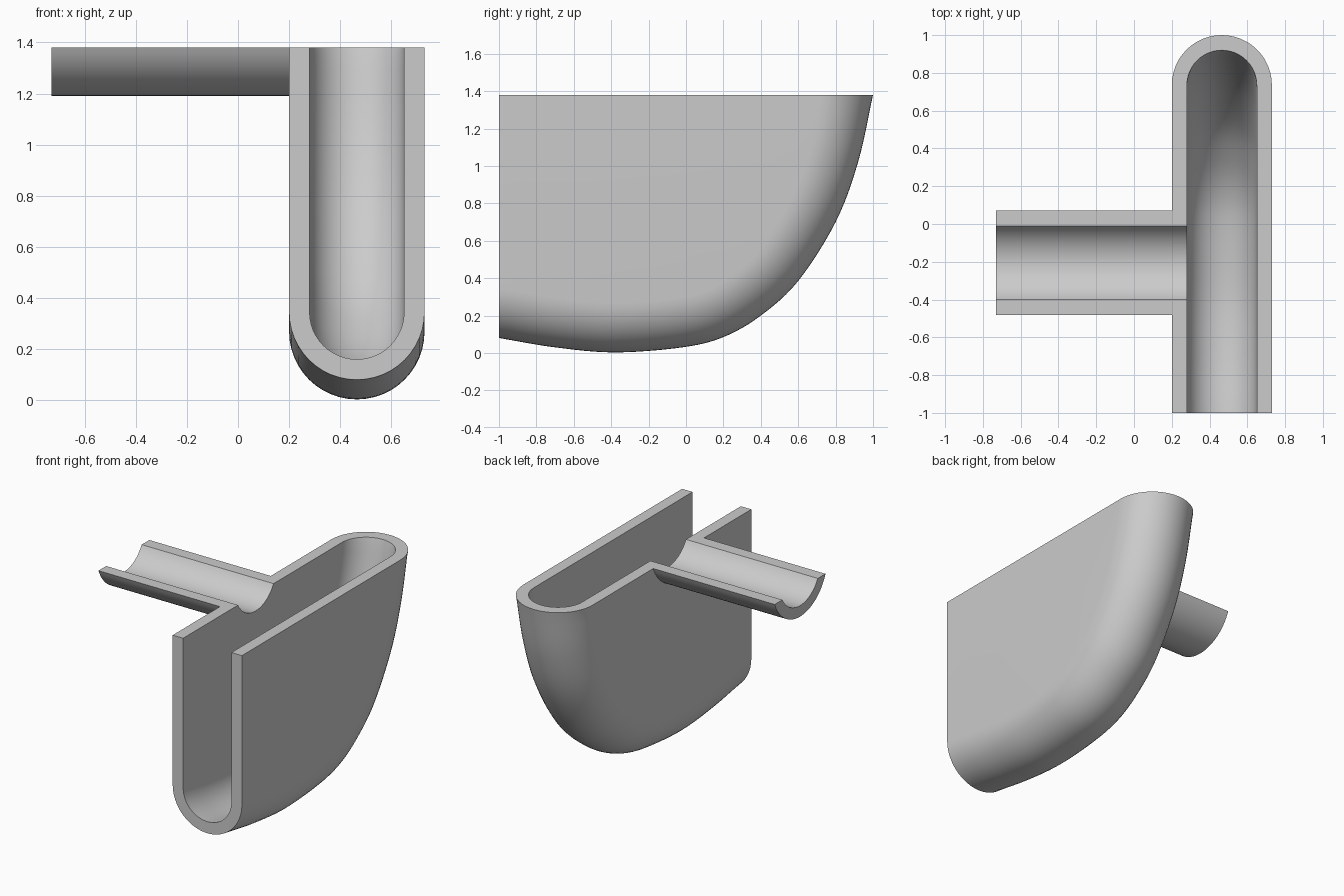
import bpy, bmesh, math
from mathutils import Vector

if "Cube" in bpy.data.objects:
    bpy.data.objects.remove(bpy.data.objects["Cube"])

TOP, CX, R_OUT, R_IN = 1.38, 0.465, 0.265, 0.185
TY, TZ, T_OUT, T_IN = -0.205, 1.488, 0.298, 0.222

grey = bpy.data.materials.new("plain grey")
grey.diffuse_color = (0.6, 0.6, 0.6, 1)
grey.use_nodes = True
grey.node_tree.nodes["Principled BSDF"].inputs["Base Color"].default_value = grey.diffuse_color


def make_object(name, bm):
    bmesh.ops.remove_doubles(bm, verts=bm.verts, dist=1e-5)
    bmesh.ops.dissolve_degenerate(bm, edges=bm.edges, dist=1e-5)
    bmesh.ops.recalc_face_normals(bm, faces=bm.faces)
    me = bpy.data.meshes.new(name)
    bm.to_mesh(me)
    bm.free()
    me.materials.append(grey)
    ob = bpy.data.objects.new(name, me)
    bpy.context.collection.objects.link(ob)
    return ob


def loft(name, rings):
    """Skin closed rings of equal length and cap both ends with strips."""
    bm = bmesh.new()
    vs = [[bm.verts.new(p) for p in ring] for ring in rings]
    n = len(vs[0])
    for a, b in zip(vs, vs[1:]):
        for j in range(n):
            k = (j + 1) % n
            bm.faces.new((a[j], a[k], b[k], b[j]))
    for ring in (vs[0], vs[-1]):
        for j in range(n // 2 - 1):
            bm.faces.new((ring[j], ring[j + 1], ring[n - 2 - j], ring[n - 1 - j]))
    return make_object(name, bm)


def spline(pts, steps):
    """Smooth curve through the points."""
    p = [2 * pts[0] - pts[1]] + pts + [2 * pts[-1] - pts[-2]]
    out = []
    for a, b, c, d in zip(p, p[1:], p[2:], p[3:]):
        for s in range(steps):
            t = s / steps
            out.append(0.5 * (2 * b + (c - a) * t + (2 * a - 5 * b + 4 * c - d) * t * t
                              + (3 * b - a - 3 * c + d) * t ** 3))
    return out + [pts[-1]]


# Keel line of the channel as (y, z)
keel = spline([Vector(p) for p in (
    (-1, 0.08), (-0.7, 0.03), (-0.38, 0.003), (-0.02, 0.03), (0.2, 0.085),
    (0.4, 0.2), (0.6, 0.385), (0.8, 0.7), (0.92, 1.02), (1, 1.38))], 6)


# U-shaped cross-section, round at the keel with walls rising to the top
def u_side(y, c, nrm, r):
    pts = [(CX - r, c.x, TOP)]
    for i in range(25):
        a = math.pi * i / 24
        q = c - nrm * (r * math.sin(a))
        pts.append((CX - r * math.cos(a), q.x, q.y))
    return pts + [(CX + r, c.x, TOP)]


rings = []
for i, p in enumerate(keel):
    t = (keel[min(i + 1, len(keel) - 1)] - keel[max(i - 1, 0)]).normalized()
    nrm = Vector((-t.y, t.x))
    if i == 0:
        nrm = Vector((0, 1))
    if p.y + R_OUT * nrm.y > TOP:
        nz = (TOP - p.y) / R_OUT
        nrm = Vector((-math.sqrt(1 - nz * nz), nz))
    c = p + nrm * R_OUT
    rings.append(u_side(p.x, c, nrm, R_OUT) + u_side(p.x, c, nrm, R_IN)[::-1])
channel = loft("channel", rings)


# Shallow side trough meeting the left wall
def arc(x, r):
    half = math.acos((TZ - TOP) / r)
    return [(x, TY + r * math.sin(a), TZ - r * math.cos(a))
            for a in (half * (i / 16 - 1) for i in range(33))]


trough = loft("side_trough", [arc(x, T_OUT) + arc(x, T_IN)[::-1] for x in (-0.73, 0.2)])

# Notch through the left wall where the trough opens into the channel
bm = bmesh.new()
ends = []
for x in (0.1, 0.38):
    pts = arc(x, T_IN)
    pts = [(x, pts[0][1], TOP + 0.1)] + pts + [(x, pts[-1][1], TOP + 0.1)]
    ends.append([bm.verts.new(p) for p in pts])
    bm.faces.new(ends[-1])
for j in range(len(ends[0])):
    k = (j + 1) % len(ends[0])
    bm.faces.new((ends[0][j], ends[0][k], ends[1][k], ends[1][j]))
cutter = make_object("notch_cutter", bm)
cutter.hide_render = True
cutter.hide_set(True)
cut = channel.modifiers.new("notch", "BOOLEAN")
cut.operation, cut.solver, cut.object = "DIFFERENCE", "EXACT", cutter
bpy.context.view_layer.objects.active = channel
bpy.ops.object.modifier_apply(modifier=cut.name)

# Smooth curves with crisp rims
for ob in (channel, trough):
    bpy.ops.object.select_all(action="DESELECT")
    ob.select_set(True)
    bpy.context.view_layer.objects.active = ob
    bpy.ops.object.shade_smooth_by_angle(angle=math.radians(30))
